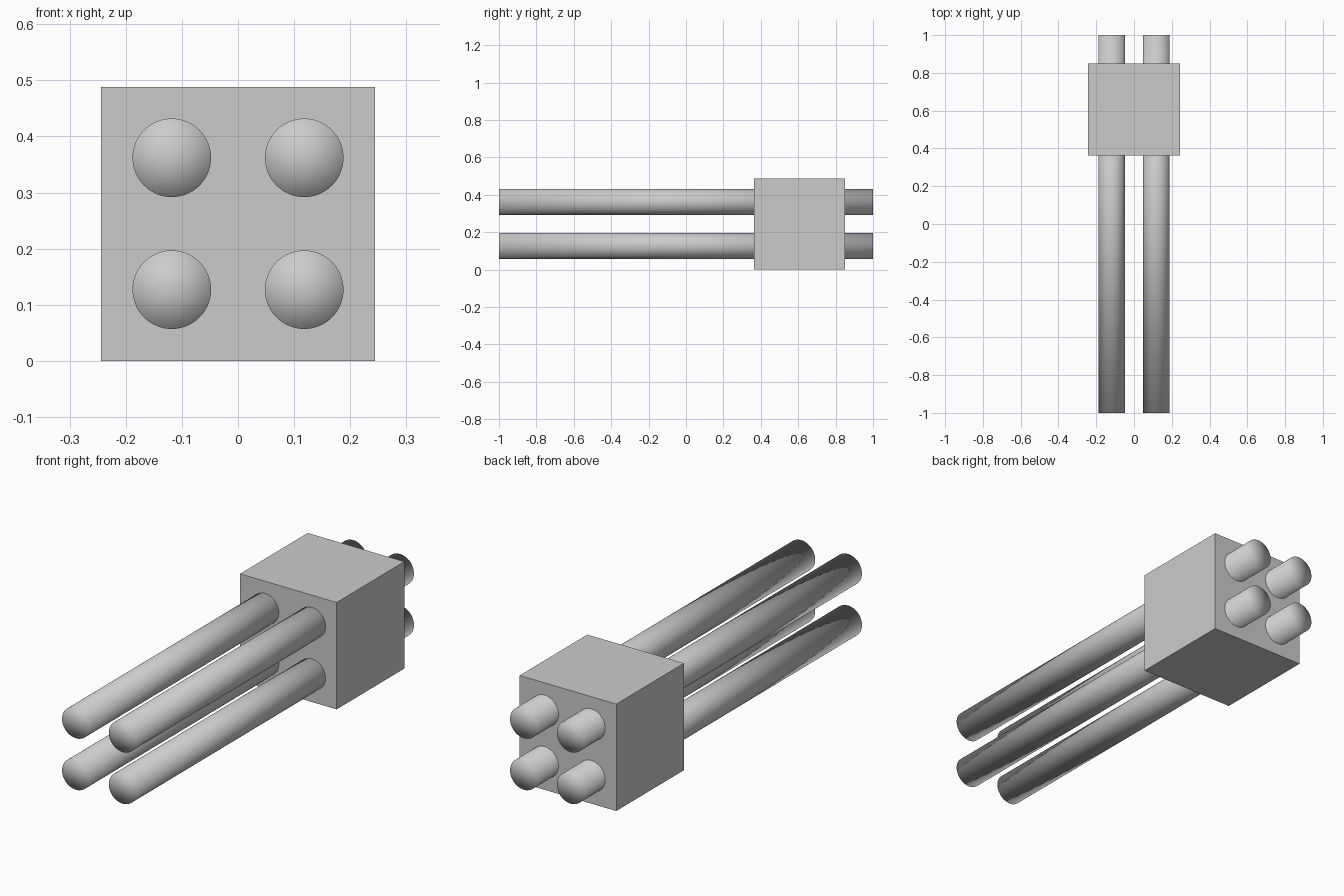
import bpy

default = bpy.data.objects.get("Cube")
if default:
    bpy.data.objects.remove(default, do_unlink=True)

# One grey material
GREY = (0.6, 0.6, 0.6, 1)
grey = bpy.data.materials.new("light_grey")
grey.use_nodes = True
grey.diffuse_color = GREY
grey.node_tree.nodes["Principled BSDF"].inputs["Base Color"].default_value = GREY

# Square block that holds the rods
SIDE = 0.488
bpy.ops.mesh.primitive_cube_add(size=SIDE, location=(0, 0.607, SIDE / 2))
block = bpy.context.object
block.name = "block"
block.data.materials.append(grey)

# Four full-length rods passing through the block, smooth all over
for side, x in (("right", -0.118), ("left", 0.118)):
    for level, z in (("lower", 0.127), ("upper", 0.362)):
        bpy.ops.mesh.primitive_cylinder_add(
            vertices=64, radius=0.07, depth=2, end_fill_type='TRIFAN',
            location=(x, 0, z), rotation=(1.5708, 0, 0))
        rod = bpy.context.object
        rod.name = f"{level}_{side}_rod"
        rod.data.materials.append(grey)
        bpy.ops.object.shade_smooth()
